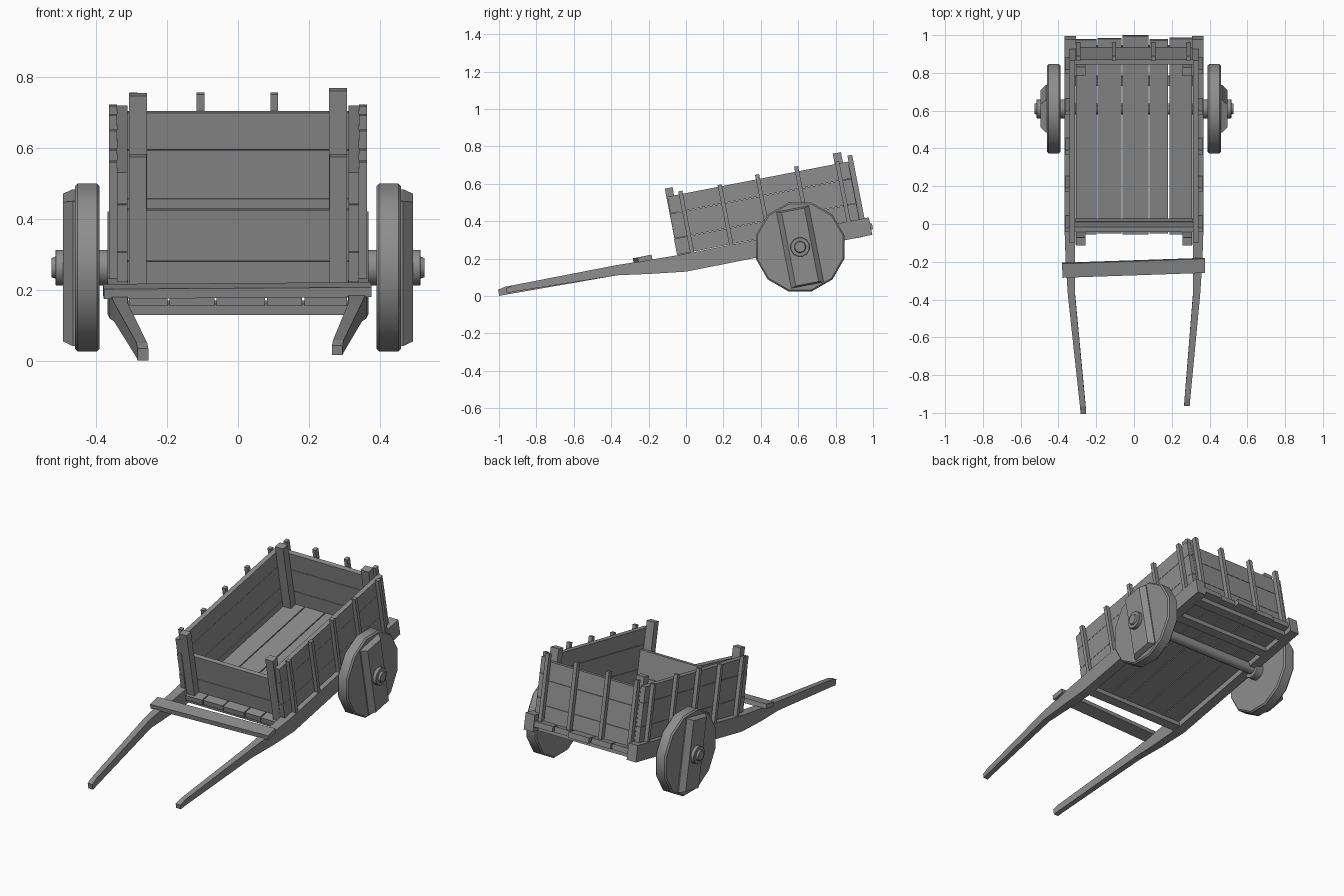
import bpy, bmesh, math
from mathutils import Matrix

if "Cube" in bpy.data.objects:
    bpy.data.objects.remove(bpy.data.objects["Cube"])

TILT = Matrix.Rotation(math.radians(11), 4, 'X')   # the cart rests on its shaft tips
I = Matrix.Identity(4)

# Dark weathered wood
WOOD = bpy.data.materials.new("dark_wood")
WOOD.diffuse_color = (.27, .27, .27, 1)
WOOD.use_nodes = True
WOOD.node_tree.nodes["Principled BSDF"].inputs["Base Color"].default_value = WOOD.diffuse_color


def finish(name, bm, mat=I):
    bmesh.ops.recalc_face_normals(bm, faces=bm.faces)
    bm.transform(mat)
    me = bpy.data.meshes.new(name)
    bm.to_mesh(me)
    bm.free()
    me.materials.append(WOOD)
    ob = bpy.data.objects.new(name, me)
    bpy.context.collection.objects.link(ob)
    return ob


def box(name, x, u, v, rot=0.0):
    """Box from (min, max) ranges in the tilted cart frame, optionally yawed."""
    bm = bmesh.new()
    bmesh.ops.create_cube(bm, size=1)
    size = Matrix.Diagonal((x[1] - x[0], u[1] - u[0], v[1] - v[0], 1))
    mid = Matrix.Translation([(a[0] + a[1]) / 2 for a in (x, u, v)])
    return finish(name, bm, TILT @ mid @ Matrix.Rotation(rot, 4, 'Z') @ size)


def span(s, a, b):
    return tuple(sorted((s * a, s * b)))


def loft(name, rings, mat):
    """Join equal-length rings of points into a closed solid."""
    bm = bmesh.new()
    rows = [[bm.verts.new(p) for p in r] for r in rings]
    n = len(rows[0])
    for a, b in zip(rows, rows[1:]):
        for i in range(n):
            bm.faces.new((a[i], a[(i + 1) % n], b[(i + 1) % n], b[i]))
    bm.faces.new(rows[0])
    bm.faces.new(rows[-1])
    return finish(name, bm, mat)


def turned(name, profile, n, centre):
    """Solid along x from (x, radius) pairs, smooth around its rim."""
    rings = []
    for x, r in profile:
        rings.append([(x, r * math.cos((i + .5) * math.tau / n),
                       r * math.sin((i + .5) * math.tau / n)) for i in range(n)])
    ob = loft(name, rings, Matrix.Translation(centre))
    bpy.ops.object.select_all(action='DESELECT')
    ob.select_set(True)
    bpy.context.view_layer.objects.active = ob
    bpy.ops.object.shade_smooth_by_angle(angle=math.radians(35))
    return ob


AXLE = (0, .61, .262)

for s, side in ((-1, "left"), (1, "right")):
    # Rail tapering into a shaft: u, x centre, half width, bottom, top
    tip, low = (-.98, .191) if s < 0 else (-.937, .198)
    stations = [(tip, .268 if s < 0 else .28, .015, low, .225),
                (tip + .04, .271 if s < 0 else .283, .015, low, .233),
                (-.34, .331, .019, .179, .233),
                (-.16, .337, .025, .152, .227),
                (.025, .339, .029, .128, .222),
                (1.04, .338, .030, .131, .226)]
    loft(side + "_shaft_rail",
         [[(s * (x - w), u, lo), (s * (x + w), u, lo),
           (s * (x + w), u, hi), (s * (x - w), u, hi)] for u, x, w, lo, hi in stations], TILT)

    # Side boards
    for i, (lo, hi) in enumerate(((.226, .312), (.314, .447), (.449, .540))):
        box(f"{side}_side_board_{i}", span(s, .312, .341), (-.005 + .004 * i, .988), (lo, hi))

    # Side stakes
    stakes = ((.077, .557), (.290, .55), (.497, .565), (.710, .568), (.930, .552))
    for i, (u, top) in enumerate(stakes):
        box(f"{side}_side_stake_{i}", span(s, .341, .364), (u - .011, u + .011), (.222, top))

    # Corner posts
    box(side + "_front_post", span(s, .258, .308), (-.002, .040), (.19, .585))
    box(side + "_back_post", span(s, .256, .308), (.915, .960), (.19, .582 if s < 0 else .597))

    # Wheel with a softened rim
    turned(side + "_wheel", [(s * .39, .237), (s * .398, .245), (s * .452, .245),
                             (s * .460, .237)], 12, AXLE)

    # Chamfered batten across the wheel
    loft(side + "_wheel_batten",
         [[(s * x, -w, -h), (s * x, w, -h), (s * x, w, h), (s * x, -w, h)]
          for x, w, h in ((.455, .088, .208), (.466, .088, .208), (.494, .062, .200))],
         Matrix.Translation(AXLE) @ Matrix.Rotation(math.radians(11), 4, 'X'))

    # Hub and its end cap
    turned(side + "_hub", [(s * .345, .052), (s * .513, .052), (s * .515, .050),
                           (s * .515, .032), (s * .526, .028)], 12, AXLE)

# Axle between the hubs
turned("axle", [(-.36, .03), (.36, .03)], 12, AXLE)

# Floor planks with narrow gaps
edges = (-.310, -.196, -.063, .079, .184, .310)
backs = (1.030, 1.035, 1.050, 1.028, 1.036)
for i, back in enumerate(backs):
    box(f"floor_plank_{i}", (edges[i] + .003, edges[i + 1] - .003),
        (-.018 + .004 * (i % 2), back), (.160, .192))

# Cross beams under the floor
for i, u in enumerate((.03, .80, .965)):
    box(f"floor_beam_{i}", (-.315, .315), (u - .025, u + .025), (.130, .162))

# Low front board
for i, (lo, hi) in enumerate(((.19, .276), (.278, .424))):
    box(f"front_board_{i}", (-.312, .312), (.040, .066), (lo, hi))

# Tailboard and its stakes
for i, (lo, hi) in enumerate(((.19, .277), (.279, .417), (.419, .524))):
    box(f"tail_board_{i}", (-.312, .312), (.962, .990), (lo, hi))
for i, x in enumerate((-.295, -.106, .102, .288)):
    box(f"tail_stake_{i}", (x - .011, x + .011), (.990, 1.016), (.19, .572))

# Slightly skewed bar across the shafts
box("shaft_crossbar", (-.38, .376), (-.228, -.152), (.224, .252), math.radians(2))
